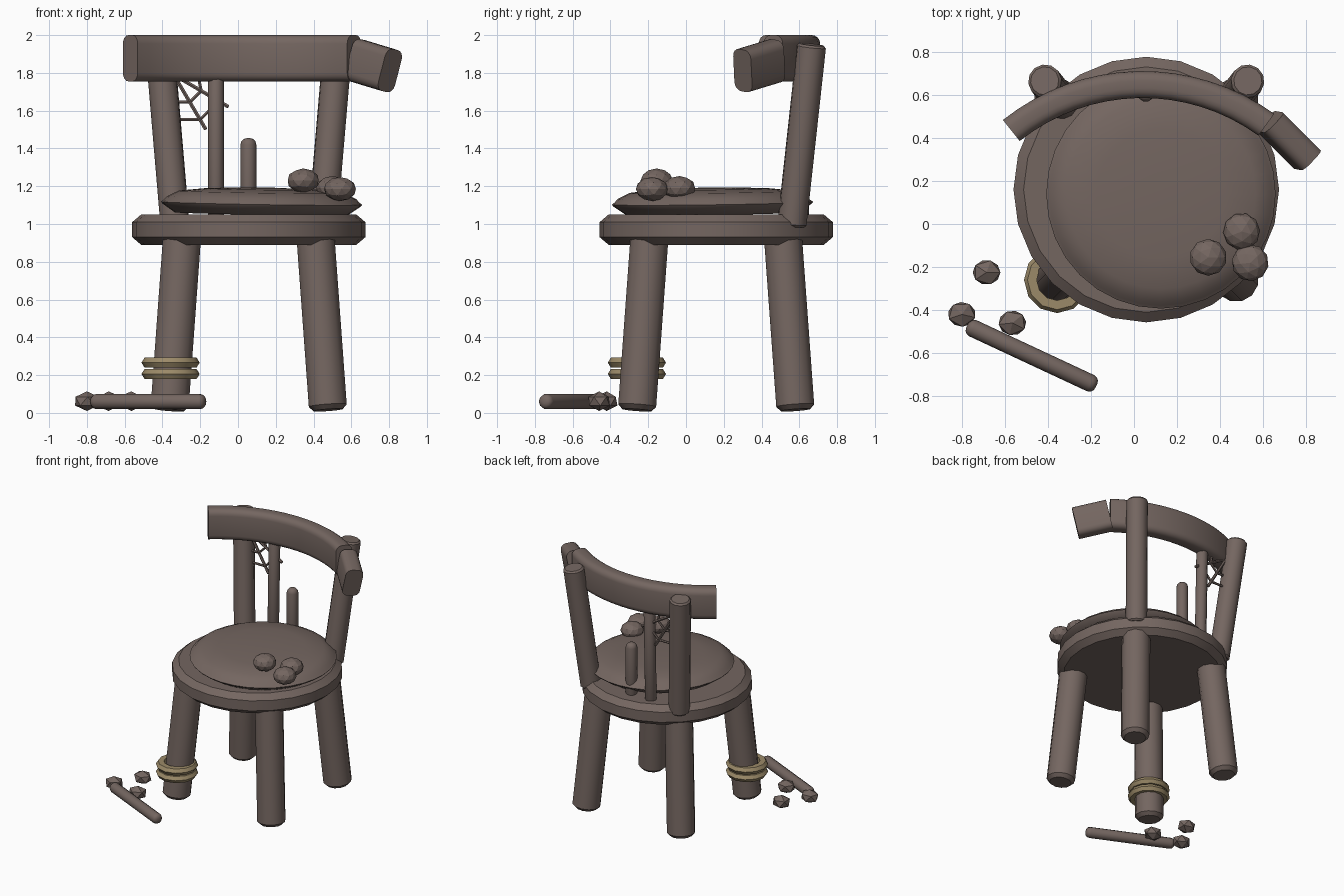
import bpy
import bmesh
from math import sin, cos, pi, radians
from mathutils import Vector, Matrix

if "Cube" in bpy.data.objects:
    bpy.data.objects.remove(bpy.data.objects["Cube"])


def material(name, rgb):
    m = bpy.data.materials.new(name)
    m.use_nodes = True
    m.diffuse_color = (*rgb, 1)
    m.node_tree.nodes["Principled BSDF"].inputs["Base Color"].default_value = (*rgb, 1)
    return m


WOOD = material("weathered_brown", (0.175, 0.133, 0.118))
ROPE = material("rope_tan", (0.33, 0.255, 0.14))
CX, CY = 0.057, 0.16   # centre of the seat
smooth_parts = []


def finish(name, bm, mat=WOOD, smooth=True):
    bmesh.ops.remove_doubles(bm, verts=bm.verts, dist=0.0001)
    bmesh.ops.recalc_face_normals(bm, faces=bm.faces)
    me = bpy.data.meshes.new(name)
    bm.to_mesh(me)
    bm.free()
    me.materials.append(mat)
    ob = bpy.data.objects.new(name, me)
    bpy.context.collection.objects.link(ob)
    if smooth:
        smooth_parts.append(ob)
    return ob


def skin(bm, rings, closed=True):
    """Join successive closed rings of points with quads."""
    loops = [[bm.verts.new(p) for p in ring] for ring in rings]
    n = len(loops[0])
    for a, b in zip(loops, loops[1:]):
        for i in range(n):
            j = (i + 1) % n
            bm.faces.new((a[i], a[j], b[j], b[i]))
    if closed:
        bm.faces.new(loops[0])
        bm.faces.new(loops[-1])


def lathe(name, profile, sides, place, mat=WOOD, closed=True):
    bm = bmesh.new()
    rings = [[place @ Vector((r * cos(2 * pi * i / sides), r * sin(2 * pi * i / sides), z))
              for i in range(sides)] for r, z in profile]
    skin(bm, rings, closed)
    return finish(name, bm, mat)


def rod(name, start, end, r, bevel, sides=12, steps=1, taper=1.0):
    """Round bar between two points with bevelled or rounded ends."""
    start, end = Vector(start), Vector(end)
    axis = end - start
    arc = [(r - bevel + bevel * sin(k * pi / 2 / steps),
            bevel - bevel * cos(k * pi / 2 / steps)) for k in range(steps + 1)]
    top = [(q * taper, axis.length - z) for q, z in reversed(arc)]
    place = Matrix.Translation(start) @ axis.to_track_quat('Z', 'Y').to_matrix().to_4x4()
    return lathe(name, arc + top, sides, place)


def rail_section(centre, side, up, half_w=0.0625, half_h=0.1225, corner=0.045):
    """Rounded rectangle ring."""
    ring = []
    for q, (sx, sy) in enumerate([(1, 1), (-1, 1), (-1, -1), (1, -1)]):
        for k in range(5):
            a = q * pi / 2 + k * pi / 8
            ring.append(centre + side * (sx * (half_w - corner) + corner * cos(a))
                        + up * (sy * (half_h - corner) + corner * sin(a)))
    return ring


# Seat disc
lathe("seat", [(0.57, 0.89), (0.617, 0.93), (0.617, 1.01), (0.57, 1.05)],
      24, Matrix.Translation((CX, CY, 0)))

# Slightly slipped cushion
tilt = Matrix.Rotation(radians(0.9), 4, 'Y') @ Matrix.Rotation(radians(0.8), 4, 'X')
lathe("cushion", [(0.46, -0.05), (0.525, -0.005), (0.533, 0.005), (0.518, 0.016),
                  (0.5, 0.035), (0.44, 0.065), (0.3, 0.08), (0.1, 0.087)],
      32, Matrix.Translation((0.125, 0.14, 1.105)) @ tilt)

# Splayed legs and back posts
for sx, side in ((-1, "right"), (1, "left")):
    for sy, end in ((-1, "front"), (1, "back")):
        rod(f"{end}_{side}_leg", (CX + sx * 0.42, CY + sy * 0.42, 0.015),
            (CX + sx * 0.352, CY + sy * 0.352, 0.95), 0.104, 0.025)
    rod(f"back_{side}_post", (CX + sx * 0.39, 0.56, 0.99),
        (CX + sx * 0.472, 0.665, 1.95), 0.078, 0.012)

# Whole and broken spindles
rod("whole_spindle", (-0.117, 0.61, 1.02), (-0.117, 0.63, 1.82), 0.042, 0.02, 10, 2)
rod("broken_spindle", (0.055, 0.61, 1.02), (0.055, 0.61, 1.455), 0.042, 0.035, 10, 3)

# Curved top rail
UP = Vector((0, 0, 1))
bm = bmesh.new()
rings = []
for i in range(17):
    a = radians(-38.6 + 74.6 * i / 16)
    out = Vector((sin(a), cos(a), 0))
    rings.append(rail_section(Vector((0.04, -0.33, 1.8775)) + out * 0.978, out, UP))
skin(bm, rings)
finish("top_rail", bm)

# Snapped end of the rail
a, b = Vector((0.63, 0.475, 1.865)), Vector((0.805, 0.3, 1.812))
axis = (b - a).normalized()
up = Vector((0.25, -0.05, 0.95))
up = (up - axis * up.dot(axis)).normalized()
bm = bmesh.new()
skin(bm, [rail_section(p, up.cross(axis), up, 0.065, 0.115) for p in (a, b)])
finish("snapped_rail_end", bm)

# Rope bands on one leg
for i, z in enumerate((0.18, 0.24)):
    lathe(f"rope_band_{i + 1}",
          [(0.095, 0), (0.138, 0), (0.154, 0.026), (0.138, 0.052), (0.095, 0.052), (0.095, 0)],
          12, Matrix.Translation((-0.357, -0.26, z)), ROPE, closed=False)

# Cobweb strands fanning from the post and rail corner
corner = Vector((-0.34, 0.63, 1.79))
spokes = [Vector((x, 0.63, z)) for x, z in ((-0.33, 1.5), (-0.17, 1.5), (-0.05, 1.62), (-0.08, 1.77))]
for i, tip in enumerate(spokes):
    rod(f"web_spoke_{i + 1}", corner, tip, 0.011, 0.003, 6)
for t in (0.5, 0.82):
    for i, (p, q) in enumerate(zip(spokes, spokes[1:])):
        rod(f"web_thread_{i + 1}", corner.lerp(p, t), corner.lerp(q, t), 0.009, 0.003, 6)


# Faceted pebbles on the cushion and the ground
def pebble(name, centre, size, detail, turn):
    bm = bmesh.new()
    bmesh.ops.create_icosphere(bm, subdivisions=detail, radius=1)
    place = (Matrix.Translation(centre) @ Matrix.Diagonal((*size, 1))
             @ Matrix.Rotation(turn, 4, 'Z'))
    bm.transform(place)
    finish(name, bm, smooth=False)


for i, c in enumerate([(0.345, -0.155, 1.23), (0.5, -0.035, 1.19), (0.54, -0.18, 1.185)]):
    pebble(f"seat_pebble_{i + 1}", c, (0.086, 0.086, 0.064), 2, i)
for i, c in enumerate([(-0.685, -0.225), (-0.8, -0.42), (-0.565, -0.46)]):
    pebble(f"ground_pebble_{i + 1}", (*c, 0.062), (0.072, 0.064, 0.052), 1, i)

# Fallen spindle on the ground
rod("fallen_spindle", (-0.775, -0.472, 0.06), (-0.175, -0.752, 0.06), 0.041, 0.03, 10, 3)

# Smooth the turned and swept parts
bpy.ops.object.select_all(action='DESELECT')
for ob in smooth_parts:
    ob.select_set(True)
bpy.context.view_layer.objects.active = smooth_parts[0]
bpy.ops.object.shade_smooth_by_angle(angle=radians(35))
